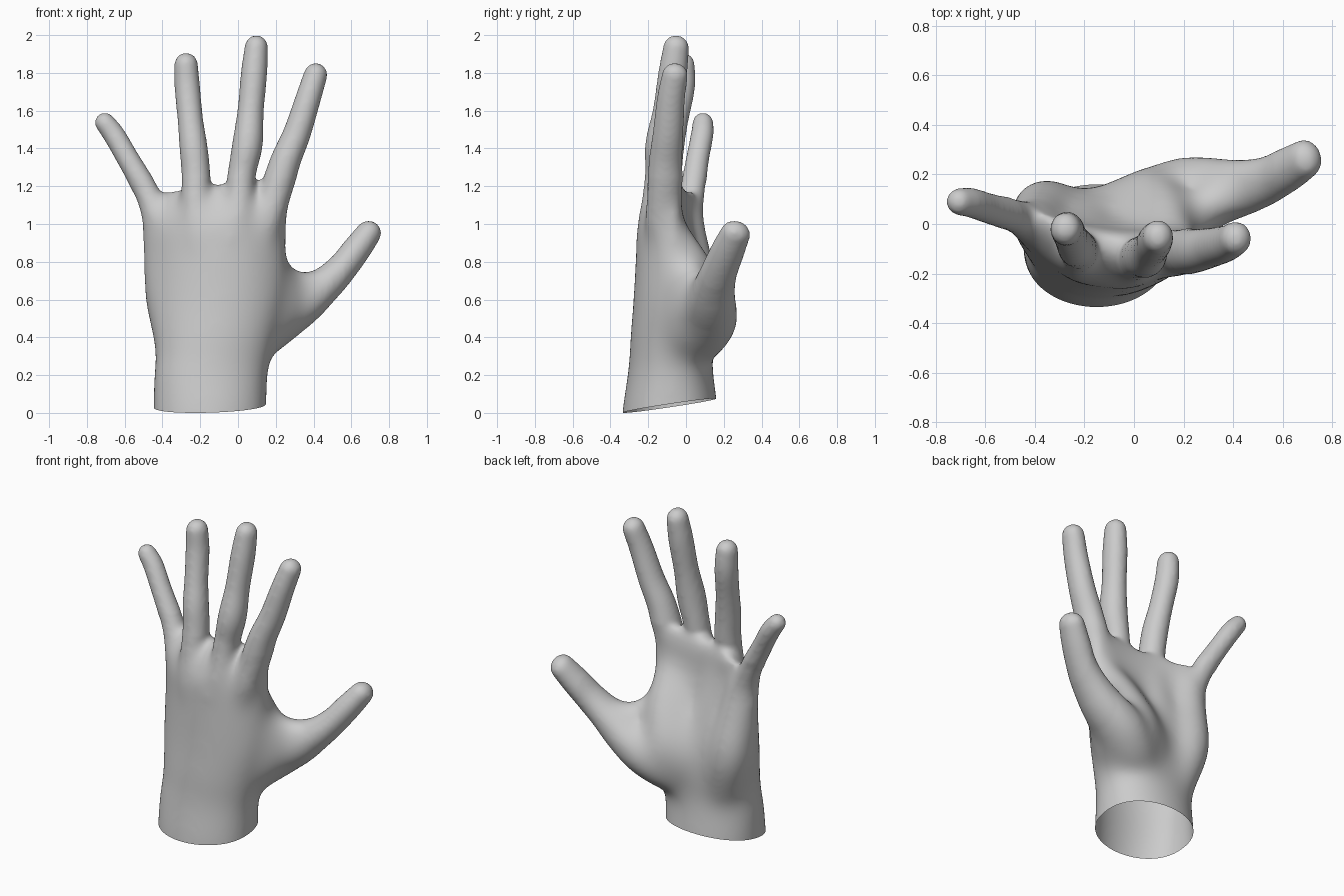
import bpy, bmesh
from math import sin, cos, pi, copysign
from mathutils import Vector

bm = bmesh.new()
SEG = 32


def spline(rows, n=6):
    """Catmull-Rom interpolation of tuples of any length."""
    rows = [Vector(r) for r in rows]
    rows = [rows[0] * 2 - rows[1]] + rows + [rows[-1] * 2 - rows[-2]]
    out = []
    for a, b, c, d in zip(rows, rows[1:], rows[2:], rows[3:]):
        for i in range(n):
            t = i / n
            out.append(0.5 * (b * 2 + (c - a) * t + (a * 2 - b * 5 + c * 4 - d) * t ** 2
                              + (b * 3 - a - c * 3 + d) * t ** 3))
    return out + [rows[-2]]


def loft(rings):
    """Skin a list of point rings and cap both ends."""
    vs = [[bm.verts.new(p) for p in ring] for ring in rings]
    for a, b in zip(vs, vs[1:]):
        for i in range(SEG):
            j = (i + 1) % SEG
            bm.faces.new((a[i], a[j], b[j], b[i]))
    bm.faces.new(vs[0][::-1])
    bm.faces.new(vs[-1])


def limb(rows, depth=1.1):
    """Round-ended tube through (x, y, z, radius) rows."""
    pts = spline(rows)
    cen = [Vector(p[:3]) for p in pts]
    rad = [p[3] + 0.004 for p in pts]
    last = len(cen) - 1
    rings = []

    def ring(c, d, r):
        side = d.cross(Vector((0, 1, 0))).normalized()
        up = side.cross(d).normalized()
        rings.append([c + side * r * cos(2 * pi * k / SEG) + up * r * depth * sin(2 * pi * k / SEG)
                      for k in range(SEG)])

    caps = [pi / 2 * k / 6 for k in range(1, 6)] + [1.53]
    for i, c in enumerate(cen):
        d = (cen[min(i + 1, last)] - cen[max(i - 1, 0)]).normalized()
        if i == 0:
            for a in reversed(caps):
                ring(c - d * rad[0] * sin(a), d, rad[0] * cos(a))
        ring(c, d, rad[i])
        if i == last:
            for a in caps:
                ring(c + d * rad[i] * sin(a), d, rad[i] * cos(a))
    loft(rings)


# Wrist and palm: (z, centre x, half width, centre y, half depth, cup, slope)
palm = [(-0.15, -0.15, 0.30, -0.084, 0.258, 0, 0),
        (0.00, -0.15, 0.305, -0.082, 0.257, 0, 0),
        (0.20, -0.145, 0.305, -0.081, 0.229, 0, 0),
        (0.30, -0.13, 0.31, -0.081, 0.219, 0.01, 0),
        (0.40, -0.125, 0.33, -0.088, 0.207, 0.03, -0.01),
        (0.60, -0.12, 0.373, -0.10, 0.178, 0.07, -0.03),
        (0.85, -0.125, 0.388, -0.122, 0.14, 0.11, -0.05),
        (1.00, -0.125, 0.393, -0.13, 0.12, 0.12, -0.05),
        (1.10, -0.11, 0.368, -0.112, 0.095, 0.11, -0.05),
        (1.17, -0.10, 0.335, -0.095, 0.065, 0.10, -0.05),
        (1.21, -0.09, 0.29, -0.085, 0.03, 0.09, -0.05)]
rings = []
for z, cx, a, cy, b, cup, slope in spline(palm):
    ring = []
    for k in range(SEG):
        t = 2 * pi * k / SEG
        u = cos(t)
        s = copysign(abs(sin(t)) ** 0.9, sin(t))
        tilt = 0.03 * u * max(0, z - 0.9) / 0.28
        ring.append((cx + a * u, cy + b * s + cup * u * u + slope * u, z + tilt))
    rings.append(ring)
loft(rings)

# Four fingers, each running on into its tendon ridge
limb([(0.09, -0.10, 0.75, 0.06), (0.155, -0.128, 1.0, 0.08), (0.205, -0.112, 1.18, 0.083),
      (0.25, -0.108, 1.33, 0.077), (0.312, -0.095, 1.48, 0.07), (0.37, -0.08, 1.66, 0.064),
      (0.411, -0.058, 1.79, 0.059)])
limb([(-0.09, -0.15, 0.55, 0.07), (-0.05, -0.172, 0.88, 0.08), (0.0, -0.157, 1.05, 0.083),
      (0.018, -0.135, 1.25, 0.071), (0.05, -0.127, 1.42, 0.077), (0.067, -0.099, 1.6, 0.066),
      (0.085, -0.07, 1.8, 0.066), (0.097, -0.052, 1.938, 0.058)])
limb([(-0.2, -0.135, 0.6, 0.07), (-0.2, -0.157, 0.88, 0.08), (-0.22, -0.133, 1.05, 0.083),
      (-0.222, -0.105, 1.25, 0.073), (-0.235, -0.09, 1.4, 0.071), (-0.252, -0.06, 1.55, 0.064),
      (-0.268, -0.025, 1.72, 0.064), (-0.275, -0.02, 1.845, 0.059)], 1.07)
limb([(-0.33, -0.03, 0.78, 0.06), (-0.41, -0.005, 0.98, 0.085), (-0.45, 0.02, 1.09, 0.075),
      (-0.505, 0.04, 1.21, 0.062), (-0.585, 0.062, 1.35, 0.056), (-0.655, 0.085, 1.47, 0.055),
      (-0.705, 0.09, 1.537, 0.05)], 1.03)

# Thumb
limb([(0.10, 0.07, 0.41, 0.135), (0.21, 0.12, 0.49, 0.135), (0.34, 0.133, 0.58, 0.12),
      (0.45, 0.15, 0.672, 0.097), (0.547, 0.182, 0.765, 0.079), (0.628, 0.224, 0.866, 0.072),
      (0.69, 0.262, 0.95, 0.064)], 1.18)
# Ball of the thumb and palm filling
limb([(0.02, 0.08, 0.36, 0.10), (0.06, 0.105, 0.55, 0.125), (0.12, 0.045, 0.76, 0.105),
      (0.15, -0.07, 0.96, 0.085)], 1.0)
limb([(-0.06, 0.035, 0.34, 0.11), (-0.04, 0.06, 0.52, 0.125), (0.02, 0.0, 0.74, 0.11),
      (0.05, -0.08, 0.95, 0.08)], 1.0)
limb([(-0.18, 0.02, 0.34, 0.12), (-0.17, 0.0, 0.6, 0.13), (-0.2, -0.05, 0.9, 0.10),
      (-0.2, -0.08, 1.05, 0.08)], 1.0)
# Web to the index finger
limb([(0.19, -0.02, 0.81, 0.055), (0.26, 0.04, 0.715, 0.065), (0.36, 0.11, 0.675, 0.07)])
limb([(0.06, -0.03, 0.34, 0.12), (0.17, 0.01, 0.48, 0.125), (0.23, 0.02, 0.62, 0.105),
      (0.19, -0.03, 0.8, 0.07)], 1.0)
# Heel of the hand
limb([(-0.29, 0.015, 0.36, 0.125), (-0.355, 0.05, 0.6, 0.135), (-0.387, 0.025, 0.85, 0.11),
      (-0.405, 0.01, 1.02, 0.088)], 1.0)

bmesh.ops.recalc_face_normals(bm, faces=bm.faces)
mesh = bpy.data.meshes.new("hand")
bm.to_mesh(mesh)
bm.free()
hand = bpy.data.objects.new("hand", mesh)
bpy.context.collection.objects.link(hand)

# Fuse the parts into one skin
rem = hand.modifiers.new("fuse", 'REMESH')
rem.mode = 'VOXEL'
rem.voxel_size = 0.012
smo = hand.modifiers.new("soften", 'SMOOTH')
smo.factor = 0.5
smo.iterations = 14
dg = bpy.context.evaluated_depsgraph_get()
skin = bpy.data.meshes.new_from_object(hand.evaluated_get(dg))
hand.modifiers.clear()

# Blend the pads by smoothing in a shrinking zone, strongest on the palm side
bm = bmesh.new()
bm.from_mesh(skin)
for i in range(20):
    soft = [v for v in bm.verts if v.co.z < 1.24 - 0.014 * i and -0.56 < v.co.x < 0.56 - 0.011 * i
            and (i < 8 or v.co.y > -0.24 + 0.012 * (i - 8))]
    for _ in range(6):
        bmesh.ops.smooth_vert(bm, verts=soft, factor=0.5,
                              use_axis_x=True, use_axis_y=True, use_axis_z=True)
# Open, slanted cut at the wrist
bmesh.ops.bisect_plane(bm, geom=bm.verts[:] + bm.edges[:] + bm.faces[:],
                       plane_co=(0, 0, 0.056), plane_no=(-0.03, -0.15, 1), clear_inner=True)
for f in bm.faces:
    f.smooth = True
bm.to_mesh(skin)
bm.free()
hand.data = skin
skin.name = "hand"
